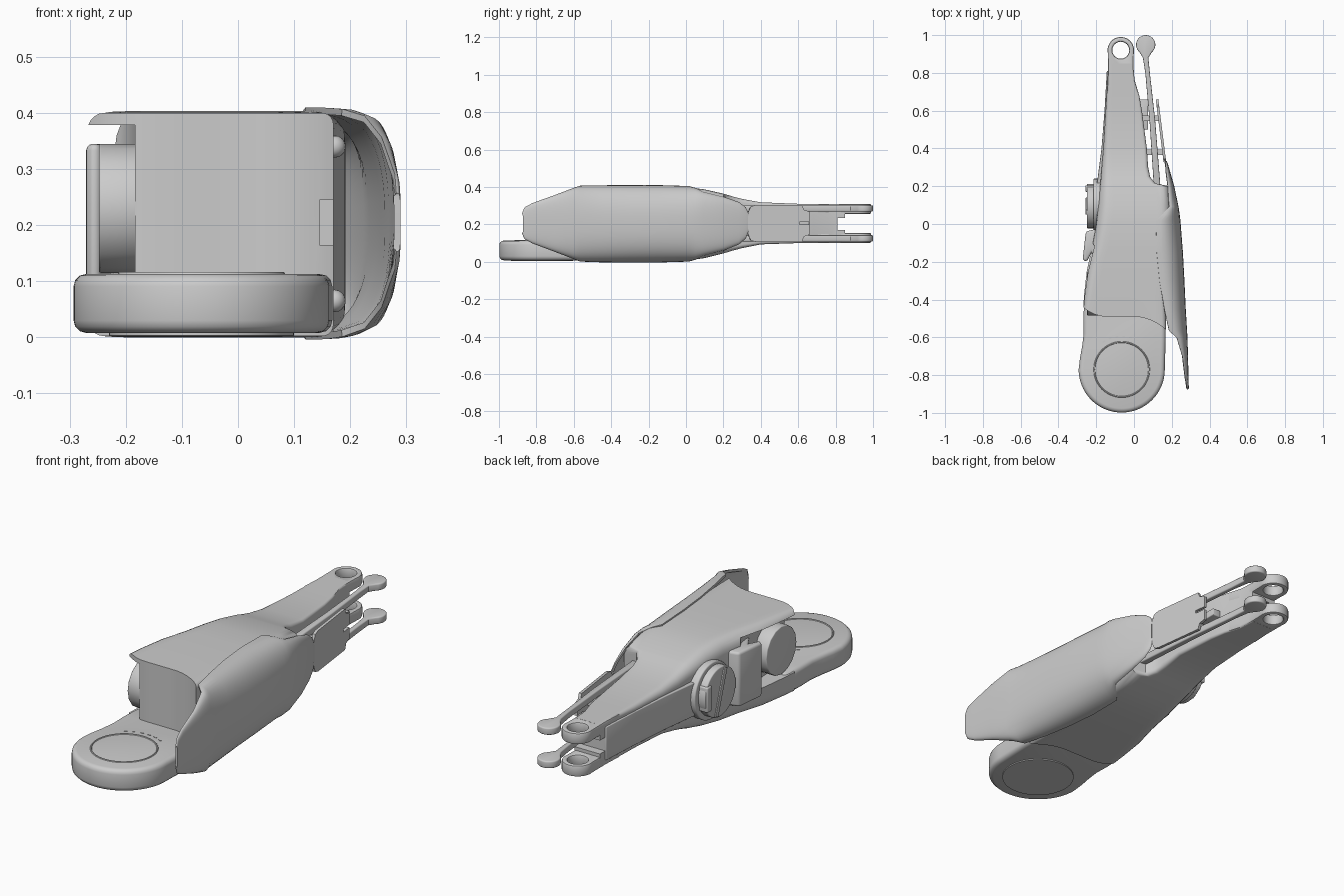
import bpy, bmesh, math
from math import sin, cos, pi, radians
from mathutils import Matrix

if "Cube" in bpy.data.objects:
    bpy.data.objects.remove(bpy.data.objects["Cube"])


def make(name, verts, faces):
    me = bpy.data.meshes.new(name)
    me.from_pydata(verts, [], faces)
    bm = bmesh.new()
    bm.from_mesh(me)
    bmesh.ops.recalc_face_normals(bm, faces=bm.faces)
    bm.to_mesh(me)
    bm.free()
    ob = bpy.data.objects.new(name, me)
    bpy.context.collection.objects.link(ob)
    return ob


def bevel(ob, width, segments=3):
    m = ob.modifiers.new("bevel", 'BEVEL')
    m.width, m.segments = width, segments
    m.limit_method, m.angle_limit = 'ANGLE', radians(40)
    return ob


def plate(name, pts, z0, z1, bev=0.0):
    """Top-view outline extruded from z0 to z1."""
    n = len(pts)
    verts = [(x, y, z0) for x, y in pts] + [(x, y, z1) for x, y in pts]
    faces = [list(range(n))[::-1], list(range(n, 2 * n))]
    faces += [(i, (i + 1) % n, n + (i + 1) % n, n + i) for i in range(n)]
    ob = make(name, verts, faces)
    return bevel(ob, bev) if bev else ob


def box(name, x0, x1, y0, y1, z0, z1, bev=0.0):
    return plate(name, [(x0, y0), (x1, y0), (x1, y1), (x0, y1)], z0, z1, bev)


def arc(cx, cy, r, a0, a1, n=24):
    return [(cx + r * cos(radians(a0 + (a1 - a0) * i / n)),
             cy + r * sin(radians(a0 + (a1 - a0) * i / n))) for i in range(n + 1)]


def disc_x(name, y, z, r, x0, x1, sides=32, bev=0.0):
    """Cylinder along x."""
    ob = plate(name, arc(0, 0, r, 0, 360 - 360 / sides, sides - 1), x0, x1, bev)
    ob.data.transform(Matrix.Translation((0, y, z)) @ Matrix(((0, 0, 1, 0), (1, 0, 0, 0), (0, 1, 0, 0), (0, 0, 0, 1))))
    return ob


def cut(ob, cutter):
    m = ob.modifiers.new("cut", 'BOOLEAN')
    m.operation, m.object, m.solver = 'DIFFERENCE', cutter, 'EXACT'
    bpy.context.view_layer.objects.active = ob
    bpy.ops.object.modifier_apply(modifier=m.name)
    bpy.data.objects.remove(cutter)


# Forearm body: rounded-box sections lofted along y
# y, x left, x right, z bottom, z top, left radius, right radius
sections = [
    (-0.49, -.268, .170, .002, .400, .03, .02), (-0.38, -.265, .170, .001, .402, .04, .03),
    (-0.25, -.250, .172, .000, .403, .05, .03), (-0.12, -.222, .180, .002, .402, .06, .03),
    (0.00, -.200, .190, .005, .399, .06, .04), (0.10, -.190, .192, .020, .387, .06, .05),
    (0.20, -.180, .188, .045, .364, .05, .05), (0.215, -.178, .112, .049, .360, .05, .02),
    (0.25, -.175, .085, .060, .349, .045, .02), (0.30, -.171, .075, .073, .336, .04, .02),
    (0.40, -.162, .068, .093, .318, .03, .015), (0.60, -.150, .042, .100, .310, .02, .012),
    (0.68, -.145, .028, .100, .310, .015, .01), (0.76, -.139, .003, .100, .310, .012, .01),
    (0.85, -.138, -.004, .100, .310, .012, .01)]


def front_y(x):
    t = min(max((-x - .15) / .12, 0), 1)
    return .05 * t * t - .07 * (max(x, 0) / .17) ** 2


verts, faces = [], []
for k, (y, xl, xr, zb, zt, rl, rr) in enumerate(sections):
    half = [(xr - rr + dx, dz - rr) for dx, dz in arc(0, 0, rr, 0, 90, 5)]
    half += [(xr - rr + (xl + rl - xr + rr) * i / 12, 0) for i in range(1, 12)]
    half = [(x, d if i < 6 else 0) for i, (x, d) in enumerate(half)]
    half += [(xl + rl + dx, dz - rl) for dx, dz in arc(0, 0, rl, 90, 180, 5)]
    ring = [(x, zt + d) for x, d in half] + [(x, zb - d) for x, d in reversed(half)]
    verts += [(x, y + (front_y(x) if k == 0 else 0), z) for x, z in ring]
N, K = len(ring), len(sections)
for k in range(K - 1):
    faces += [(k * N + i, k * N + (i + 1) % N, (k + 1) * N + (i + 1) % N, (k + 1) * N + i) for i in range(N)]
for o in (0, (K - 1) * N):
    faces += [(o + i, o + i + 1, o + N - 2 - i, o + N - 1 - i) for i in range(N // 2 - 1)]
body = make("forearm_body", verts, faces)
# recess in the left flank, and slot in the wrist end
cut(body, plate("recess_cutter", [(-.4, -.7), (-.205, -.7), (-.175, -.4), (-.185, -.25), (-.2, -.13),
                                  (-.24, -.07), (-.4, -.07)], .105, .378))
cut(body, box("slot_cutter", -.3, .1, .81, .95, .17, .235))
# notch on the front right corner
cut(body, box("notch_cutter", .145, .3, -.7, -.45, .165, .245))

# Elbow plate with ring details
elbow = arc(-.065, -.77, .228, 180, 360, 48)
elbow += [(.165, -.70), (.168, -.6), (.168, -.42), (-.262, -.38), (-.268, -.5), (-.266, -.58), (-.275, -.65), (-.286, -.71)]
plate("elbow_plate", elbow, .008, .113, .022)
plate("elbow_bottom_cap", arc(-.065, -.77, .165, 0, 352.5, 47), .003, .03)
bpy.ops.mesh.primitive_torus_add(location=(-.065, -.77, .113), major_radius=.145, minor_radius=.004,
                                 major_segments=48, minor_segments=6)
bpy.context.object.name = "elbow_ring"
for i in range(6):
    a = 60 + 12 * i
    pts = arc(-.065, -.77, .172, a, a + 5, 3) + arc(-.065, -.77, .178, a + 5, a, 3)
    plate("elbow_tick", pts, .11, .115)

# Outer shell: C-shaped sections, y, inner x, outer x, half height, centre z
shell = [
    (-.872, .281, .284, .050, .205), (-.86, .278, .284, .080, .206), (-.82, .270, .283, .102, .206),
    (-.70, .255, .280, .146, .205), (-.60, .225, .277, .184, .205), (-.565, .185, .275, .197, .204),
    (-.45, .160, .268, .200, .203), (-.30, .135, .261, .201, .203), (-.15, .120, .253, .201, .203),
    (.015, .116, .240, .196, .203), (.05, .150, .236, .186, .203), (.09, .185, .230, .166, .203),
    (.20, .178, .207, .138, .204), (.28, .168, .184, .108, .206), (.315, .166, .174, .080, .208),
    (.33, .164, .168, .045, .210)]
M = 25
verts = []
for y, xi, xo, h, c in shell:
    for i in range(M):
        a = pi / 2 - pi * i / (M - 1)
        s = sin(a)
        verts.append((xi + (xo - xi) * max(cos(a), 0) ** .8, y, c + h * math.copysign(abs(s) ** .8, s)))
faces = [(k * M + i, k * M + i + 1, (k + 1) * M + i + 1, (k + 1) * M + i)
         for k in range(len(shell) - 1) for i in range(M - 1)]
outer = make("outer_shell", verts, faces)
m = outer.modifiers.new("thickness", 'SOLIDIFY')
m.thickness, m.offset = .012, 0

# Wrist prongs and push rods, upper and lower
prong = arc(-.07, .92, .07, -10, 190, 28) + [(-.138, .8), (-.143, .7), (.022, .7), (.001, .77), (-.003, .84)]
rod = arc(.062, .949, .051, -50, 230, 24)
rod += [(.047, .88), (.060, .80), (.082, .55), (.105, .2), (.14, .2), (.112, .55), (.084, .80), (.076, .88)]
for side, z0, z1, r0, r1 in (("upper", .256, .3095, .268, .302), ("lower", .1005, .154, .108, .142)):
    p = plate(side + "_wrist_prong", prong, z0, z1)
    cut(p, plate("hole_cutter", arc(-.07, .92, .045, 0, 348.75, 31), z0 - .1, z1 + .1))
    bevel(p, .008, 2)
    plate(side + "_push_rod", rod, r0, r1, .006)

# Cover plate between the rods, with its brackets
outline = [(.33, .15), (.345, .115), (.37, .107), (.62, .107), (.63, .135), (.66, .145), (.66, .198), (.605, .198),
           (.605, .212), (.66, .212), (.66, .268), (.63, .278), (.62, .303), (.37, .303), (.345, .295), (.33, .26)]
cover = make("rod_cover", [(.122 + (.66 - y) * .125, y, z) for y, z in outline], [list(range(len(outline)))])
m = cover.modifiers.new("thickness", 'SOLIDIFY')
m.thickness, m.offset = .014, 0
for y in (.38, .56):
    for z in (.165, .245):
        box("cover_bracket", .045, .15 - (y - .38) * .12, y - .015, y + .015, z - .014, z + .014)
box("cover_inner_fin", .03, .075, .5, .66, .19, .225, .004)

# Left wrist strip
plate("wrist_side_strip", [(-.13, .81), (-.144, .81), (-.156, .6), (-.172, .4), (-.198, .2), (-.15, .2)],
      .125, .285, .004)

# Left flank: big knob with bar, saddle piece, and elbow joint disc
disc_x("knob_base", .105, .21, .135, -.215, -.15, 40, .006)
disc_x("knob_face", .095, .21, .118, -.250, -.15, 40, .005)
bar = box("knob_bar", -.256, -.24, -.011, .011, -.112, .112, .002)
bar.data.transform(Matrix.Translation((0, .095, .21)) @ Matrix.Rotation(radians(18), 4, 'X'))
box("knob_latch", -.258, -.2, .17, .205, .15, .27, .006)
plate("saddle_piece", [(-.215, -.03), (-.255, -.04), (-.272, -.19), (-.25, -.20), (-.225, -.15), (-.17, -.24), (-.15, -.03)],
      .085, .345, .012)
disc_x("elbow_joint_disc", -.37, .23, .115, -.248, -.16, 16, .004)

# Small bolts inside the shell mouth
for z in (.34, .065):
    bpy.ops.mesh.primitive_uv_sphere_add(radius=.02, location=(.172, -.46, z), segments=16, ring_count=8)
    bpy.context.object.name = "shell_bolt"

# Bake modifiers and shade
bpy.ops.object.select_all(action='SELECT')
bpy.context.view_layer.objects.active = body
bpy.ops.object.convert(target='MESH')
bpy.ops.object.shade_smooth_by_angle(angle=radians(35))
